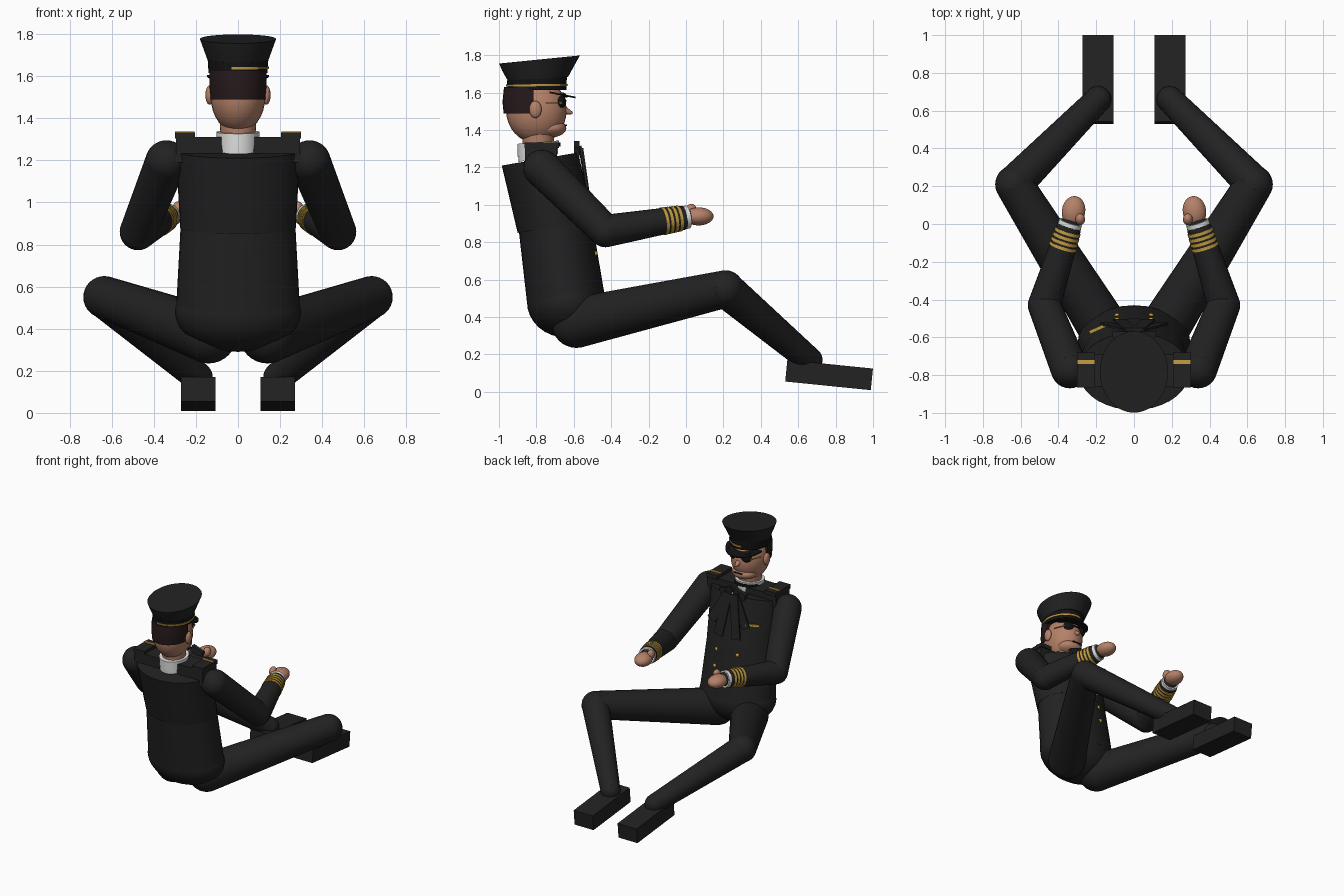
import bpy, bmesh, math
from mathutils import Vector, Matrix

if "Cube" in bpy.data.objects:
    bpy.data.objects.remove(bpy.data.objects["Cube"])


def material(name, rgb):
    m = bpy.data.materials.new(name)
    m.use_nodes = True
    m.diffuse_color = (*rgb, 1)
    m.node_tree.nodes["Principled BSDF"].inputs["Base Color"].default_value = (*rgb, 1)
    return m


CLOTH = material("black cloth", (.016, .016, .016))
DARK = material("glossy black", (.006, .006, .007))
SKIN = material("skin", (.46, .22, .14))
HAIR = material("dark brown hair", (.02, .010, .011))
GOLD = material("gold trim", (.55, .34, .05))
WHITE = material("white linen", (.75, .75, .73))


def finish(name, bm, mat):
    bmesh.ops.recalc_face_normals(bm, faces=bm.faces)
    me = bpy.data.meshes.new(name)
    bm.to_mesh(me)
    bm.free()
    ob = bpy.data.objects.new(name, me)
    bpy.context.collection.objects.link(ob)
    me.materials.append(mat)
    bpy.ops.object.select_all(action='DESELECT')
    ob.select_set(True)
    bpy.context.view_layer.objects.active = ob
    bpy.ops.object.shade_smooth_by_angle(angle=math.radians(35))
    return ob


def place(loc, rot=(0, 0, 0), size=(1, 1, 1)):
    r = Matrix.Rotation(rot[2], 4, 'Z') @ Matrix.Rotation(rot[1], 4, 'Y') @ Matrix.Rotation(rot[0], 4, 'X')
    return Matrix.Translation(loc) @ r @ Matrix.Diagonal((*size, 1))


def box(name, loc, size, mat, rot=(0, 0, 0)):
    bm = bmesh.new()
    bmesh.ops.create_cube(bm, size=1, matrix=place(loc, rot, size))
    return finish(name, bm, mat)


def ball(name, loc, radii, mat, rot=(0, 0, 0)):
    bm = bmesh.new()
    bmesh.ops.create_uvsphere(bm, u_segments=28, v_segments=16, radius=1, matrix=place(loc, rot, radii))
    return finish(name, bm, mat)


def rod(name, a, b, r1, r2, mat, rounded=False):
    """Tapered cylinder from a to b, with ball joints if rounded."""
    a, b = Vector(a), Vector(b)
    d = b - a
    bm = bmesh.new()
    m = Matrix.Translation((a + b) / 2) @ d.to_track_quat('Z', 'Y').to_matrix().to_4x4()
    bmesh.ops.create_cone(bm, cap_ends=True, segments=28, radius1=r1, radius2=r2, depth=d.length, matrix=m)
    if rounded:
        for p, r in ((a, r1), (b, r2)):
            bmesh.ops.create_uvsphere(bm, u_segments=28, v_segments=16, radius=r, matrix=Matrix.Translation(p))
    return finish(name, bm, mat)


def loft(name, rings, mat, cuts=(), n=36):
    """Stack of ellipses (y, z, rx, ry, slope); cuts are (point, normal) with the normal side removed."""
    bm = bmesh.new()
    loops = []
    for y, z, rx, ry, slope in rings:
        ang = [2 * math.pi * i / n for i in range(n)]
        loops.append([bm.verts.new((rx * math.cos(t), y + ry * math.sin(t), z + slope * ry * math.sin(t))) for t in ang])
    for lo, hi in zip(loops, loops[1:]):
        for i in range(n):
            bm.faces.new((lo[i], lo[(i + 1) % n], hi[(i + 1) % n], hi[i]))
    bm.faces.new(loops[0])
    bm.faces.new(loops[-1])
    for co, no in cuts:
        geom = bm.verts[:] + bm.edges[:] + bm.faces[:]
        bmesh.ops.bisect_plane(bm, geom=geom, plane_co=co, plane_no=no, clear_outer=True)
        bmesh.ops.holes_fill(bm, edges=[e for e in bm.edges if e.is_boundary])
    return finish(name, bm, mat)


def chest_front(z):
    return -.44 - .19 * (z - .55)


# Jacket body
ball("pelvis", (0, -.64, .48), (.30, .21, .19), CLOTH)
loft("jacket_lower", [(-.64, .48, .295, .208, .1), (-.70, .90, .272, .195, .15)], CLOTH)
loft("jacket_chest", [(-.70, .88, .275, .2, .15), (-.78, 1.245, .295, .205, .17)], CLOTH)
box("shoulder_yoke", (0, -.775, 1.25), (.59, .17, .12), CLOTH)

# Limbs, built once per side
for s, side in ((1, "left"), (-1, "right")):
    hip, knee, ankle = (s * .14, -.585, .37), (s * .635, .21, .55), (s * .19, .66, .17)
    rod(side + "_thigh", hip, knee, .135, .1, CLOTH, True)
    rod(side + "_shin", knee, ankle, .098, .07, CLOTH, True)
    box(side + "_shoe", (s * .19, .765, .09), (.164, .46, .116), CLOTH, (-.1, 0, 0))

    shoulder = Vector((s * .34, -.77, 1.195))
    elbow, wrist = Vector((s * .475, -.43, .86)), Vector((s * .335, .01, .935))
    rod(side + "_upper_arm", shoulder, elbow, .1, .087, CLOTH, True)
    sleeve_end = elbow.lerp(wrist, .91)
    rod(side + "_forearm", elbow, sleeve_end, .087, .066, CLOTH, True)
    rod(side + "_shirt_cuff", elbow.lerp(wrist, .88), wrist, .064, .062, WHITE)
    for i in range(4):
        t = .69 + .058 * i
        rod(f"{side}_cuff_stripe_{i}", elbow.lerp(wrist, t), elbow.lerp(wrist, t + .035), .075 - i * .0015, .074 - i * .0015, GOLD)
    ball(side + "_hand", (s * .32, .068, .938), (.062, .08, .048), SKIN, (0, 0, s * .15))
    ball(side + "_thumb", (s * .285, .025, .97), (.026, .03, .036), SKIN, (-.4, 0, 0))

    # Epaulettes
    box(side + "_epaulette", (s * .253, -.772, 1.318), (.095, .185, .03), CLOTH)
    box(side + "_epaulette_bar", (s * .253, -.73, 1.334), (.092, .02, .008), GOLD)

    # Double row of buttons
    for i in range(3):
        z = .74 + .12 * i
        ball(f"{side}_button_{i}", (s * .09, chest_front(z) - .008, z), (.014, .012, .014), GOLD)

    # Ribbons hanging from the neck
    for label, tilt, length in (("outer", .5, .26), ("inner", .16, .33)):
        m = Matrix.Rotation(-s * tilt, 3, 'Y')
        drop = m @ Vector((0, 0, -length / 2))
        z = 1.3 + drop.z
        y = -.53 - .12 * (z - 1.05) + (.008 if label == "inner" else 0)
        box(f"{side}_{label}_ribbon", (s * .025 + drop.x, y, z), (.07, .012, length), CLOTH, (.14, -s * tilt, 0))
    box(side + "_bow_loop", (s * .06, -.585, 1.3), (.1, .03, .05), CLOTH, (0, s * .35, 0))

    # Ears, lenses and brows
    ball(side + "_ear", (s * .135, -.805, 1.51), (.02, .033, .046), SKIN)
    ball(side + "_lens", (s * .058, -.664, 1.55), (.038, .02, .032), DARK, (0, 0, -s * .35))
    box(side + "_temple_bar", (s * .108, -.705, 1.545), (.008, .09, .006), GOLD, (0, 0, s * .4))
    box(side + "_brow", (s * .06, -.652, 1.587), (.07, .018, .01), HAIR, (0, s * -.25, -s * .3))

# Shirt front and chest bar
box("shirt_front", (0, -.568, 1.2), (.09, .012, .2), WHITE, (.14, 0, 0))
box("chest_bar", (-.19, -.553, 1.1), (.1, .018, .018), GOLD, (.1, 0, .42))

# Neck and collar
rod("neck", (0, -.79, 1.21), (0, -.79, 1.42), .075, .09, SKIN)
loft("shirt_collar", [(-.79, 1.285, .1, .11, .25), (-.79, 1.335, .103, .112, .08)], WHITE)
loft("collar_lower", [(-.79, 1.25, .1, .105, .2), (-.79, 1.3, .1, .108, .2)], WHITE)
loft("neck_band", [(-.785, 1.3, .1, .114, .1), (-.785, 1.322, .1, .114, .1)], DARK,
     [((0, -.8, 0), (0, -1, 0))])

# Head
ball("head", (0, -.80, 1.505), (.13, .162, .175), SKIN)
ball("jaw", (0, -.725, 1.41), (.095, .085, .05), SKIN)
rod("nose", (0, -.665, 1.51), (0, -.607, 1.49), .028, .006, SKIN)
box("mouth", (0, -.642, 1.425), (.07, .012, .007), HAIR)
box("glasses_bridge", (0, -.642, 1.557), (.06, .008, .008), DARK)
loft("hair", [(-.815, 1.488, .131, .16, 0), (-.815, 1.55, .136, .166, 0), (-.815, 1.63, .136, .158, 0)], HAIR,
     [((0, -.815, 0), (0, 1, 0))])

# Peaked cap
loft("cap_band", [(-.797, 1.615, .14, .158, 0), (-.797, 1.677, .144, .16, .08)], DARK)
loft("cap_crown", [(-.79, 1.672, .143, .16, .08), (-.787, 1.735, .166, .195, .1), (-.783, 1.777, .181, .216, .1)], CLOTH)
loft("cap_gold_band", [(-.797, 1.634, .146, .164, .01), (-.797, 1.645, .147, .165, .01)], GOLD,
     [((-.03, 0, 0), (-1, 0, 0))])
loft("cap_visor", [(-.76, 1.603, .15, .17, -.2), (-.76, 1.612, .15, .17, -.2)], DARK,
     [((0, -.73, 0), (0, -1, 0))])
